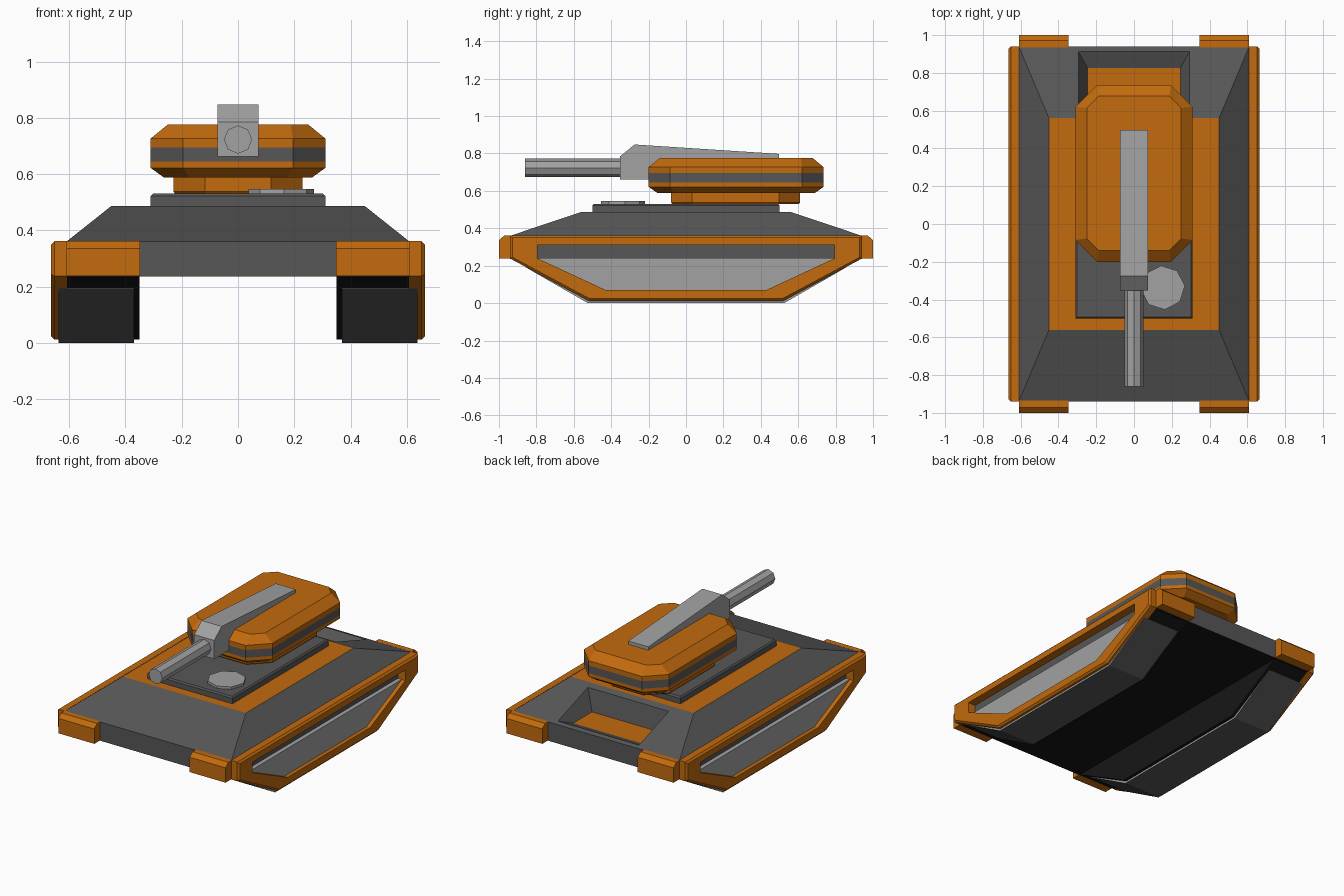
import bpy, bmesh, math

if "Cube" in bpy.data.objects:
    bpy.data.objects.remove(bpy.data.objects["Cube"])


def material(name, r, g, b):
    m = bpy.data.materials.new(name)
    m.diffuse_color = (r, g, b, 1)
    m.use_nodes = True
    m.node_tree.nodes["Principled BSDF"].inputs["Base Color"].default_value = m.diffuse_color
    return m


ORANGE = material("orange", 0.54, 0.145, 0.004)
DARK = material("dark grey", 0.095, 0.095, 0.095)
LIGHT = material("light grey", 0.36, 0.36, 0.36)
BLACK = material("black", 0.008, 0.008, 0.008)


def finish(name, bm, mats, rule=None):
    bmesh.ops.recalc_face_normals(bm, faces=bm.faces)
    bm.normal_update()
    if rule:
        for f in bm.faces:
            f.material_index = rule(f.normal, f.calc_center_median())
    me = bpy.data.meshes.new(name)
    bm.to_mesh(me)
    bm.free()
    for m in mats:
        me.materials.append(m)
    ob = bpy.data.objects.new(name, me)
    bpy.context.collection.objects.link(ob)
    return ob


def loft(name, rings, mats, rule=None, closed=False):
    """Skin a stack of point rings; cap the ends or join last to first."""
    bm = bmesh.new()
    vs = [[bm.verts.new(p) for p in r] for r in rings]
    n = len(vs[0])
    pairs = list(zip(vs, vs[1:]))
    if closed:
        pairs.append((vs[-1], vs[0]))
    else:
        bm.faces.new(vs[0])
        bm.faces.new(vs[-1])
    for a, b in pairs:
        for i in range(n):
            j = (i + 1) % n
            bm.faces.new((a[i], a[j], b[j], b[i]))
    return finish(name, bm, mats, rule)


def rect(x, y0, y1, z):
    return [(-x, y0, z), (x, y0, z), (x, y1, z), (-x, y1, z)]


def octagon(x, y0, y1, c, z):
    """Rectangle with corners cut by c."""
    return [(-x + c, y0, z), (x - c, y0, z), (x, y0 + c, z), (x, y1 - c, z),
            (x - c, y1, z), (-x + c, y1, z), (-x, y1 - c, z), (-x, y0 + c, z)]


def side(profile, x):
    return [(x, y, z) for y, z in profile]


def hexa(y_top, z_top, y_mid, z_mid, y_low, z_low):
    return [(-y_top, z_top), (-y_mid, z_mid), (-y_low, z_low),
            (y_low, z_low), (y_mid, z_mid), (y_top, z_top)]


# Hull with sloped sides, and a sunken bay in the rear slope
def slope_z(y):
    return 0.36 + (0.94 - y) * 0.125 / 0.38


bm = bmesh.new()
rings = [rect(0.61, -0.94, 0.94, 0.236), rect(0.61, -0.94, 0.94, 0.36),
         rect(0.45, -0.56, 0.56, 0.487)]
low, mid, top = [[bm.verts.new(p) for p in r] for r in rings]
bm.faces.new(low)
bm.faces.new(top)
for a, b in ((low, mid), (mid, top)):
    for i in range(4):
        j = (i + 1) % 4
        if not (a is mid and i == 2):
            bm.faces.new((a[i], a[j], b[j], b[i]))
outer = [top[3], top[2], mid[2], mid[3]]
rim = [bm.verts.new((x, y, slope_z(y))) for x, y, _ in rect(0.295, 0.6, 0.913, 0)]
floor = [bm.verts.new(p) for p in rect(0.245, 0.63, 0.825, 0.335)]
for a, b in ((outer, rim), (rim, floor)):
    for i in range(4):
        j = (i + 1) % 4
        bm.faces.new((a[i], a[j], b[j], b[i]))
bm.faces.new(floor)
finish("hull", bm, [DARK, ORANGE, BLACK],
       lambda n, c: 1 if n.z > 0.99 else 2 if n.z < -0.99 else 0)

# Running gear, mirrored left and right
for s, tag in ((1, "right"), (-1, "left")):
    # dark housing behind the track
    house = hexa(0.93, 0.238, 0.93, 0.234, 0.515, 0.012)
    loft("track_housing_" + tag, [side(house, s * 0.35), side(house, s * 0.612)], [BLACK])
    # track: dark tread, light sides and top
    tread = hexa(0.8, 0.241, 0.86, 0.193, 0.525, 0.0)
    loft("track_" + tag, [side(tread, s * 0.37), side(tread, s * 0.638)], [LIGHT, DARK],
         lambda n, c: 1 if n.z < -0.1 else 0)
    # armour skirt frame with a bevelled edge and an open window
    edge = hexa(0.94, 0.362, 0.94, 0.238, 0.52, 0.012)
    face = hexa(0.928, 0.35, 0.928, 0.245, 0.516, 0.024)
    hole = hexa(0.795, 0.31, 0.795, 0.24, 0.43, 0.07)
    loft("skirt_" + tag,
         [side(hole, s * 0.608), side(edge, s * 0.608), side(edge, s * 0.652),
          side(face, s * 0.664), side(hole, s * 0.664)], [ORANGE], closed=True)
    # mudguards front and back
    for e, end in ((-1, "front"), (1, "back")):
        prof = [(e * 0.935, 0.238), (e * 1.0, 0.238), (e * 1.0, 0.336),
                (e * 0.972, 0.362), (e * 0.935, 0.362)]
        loft("mudguard_%s_%s" % (end, tag),
             [side(prof, s * 0.348), side(prof, s * 0.61)], [ORANGE])

# Deck plate
loft("deck_plate", [rect(0.31, -0.5, 0.5, 0.48), rect(0.31, -0.5, 0.5, 0.522),
                    rect(0.302, -0.492, 0.492, 0.531)], [DARK])

# Round hatch
loft("hatch", [[(0.153 + 0.117 * math.cos(t), -0.337 + 0.117 * math.sin(t), z)
                for t in [math.radians(5 + 45 * k) for k in range(8)]]
               for z in (0.525, 0.547)], [LIGHT])

# Turret neck and turret with a dark band
loft("turret_neck", [octagon(0.222, -0.072, 0.602, 0.11, 0.529),
                     octagon(0.23, -0.08, 0.61, 0.113, 0.538),
                     octagon(0.23, -0.08, 0.61, 0.113, 0.6)], [ORANGE])
loft("turret", [octagon(0.263, -0.152, 0.688, 0.09, 0.588),
                octagon(0.31, -0.2, 0.736, 0.115, 0.622),
                octagon(0.31, -0.2, 0.736, 0.115, 0.645),
                octagon(0.31, -0.2, 0.736, 0.115, 0.695),
                octagon(0.31, -0.2, 0.736, 0.115, 0.727),
                octagon(0.25, -0.14, 0.677, 0.063, 0.776)], [ORANGE, DARK],
     lambda n, c: 1 if 0.65 < c.z < 0.69 else 0)

# Gun mount and barrel
mount = [(-0.352, 0.662), (-0.352, 0.785), (-0.275, 0.848), (0.497, 0.798),
         (0.497, 0.7), (-0.15, 0.662)]
loft("gun_mount", [side(mount, -0.073), side(mount, 0.073)], [LIGHT])
loft("gun_barrel", [[(0.05 * math.sin(t), y, 0.723 + 0.05 * math.cos(t))
                     for t in [math.radians(45 * k) for k in range(8)]]
                    for y in (-0.86, -0.34)], [LIGHT])
